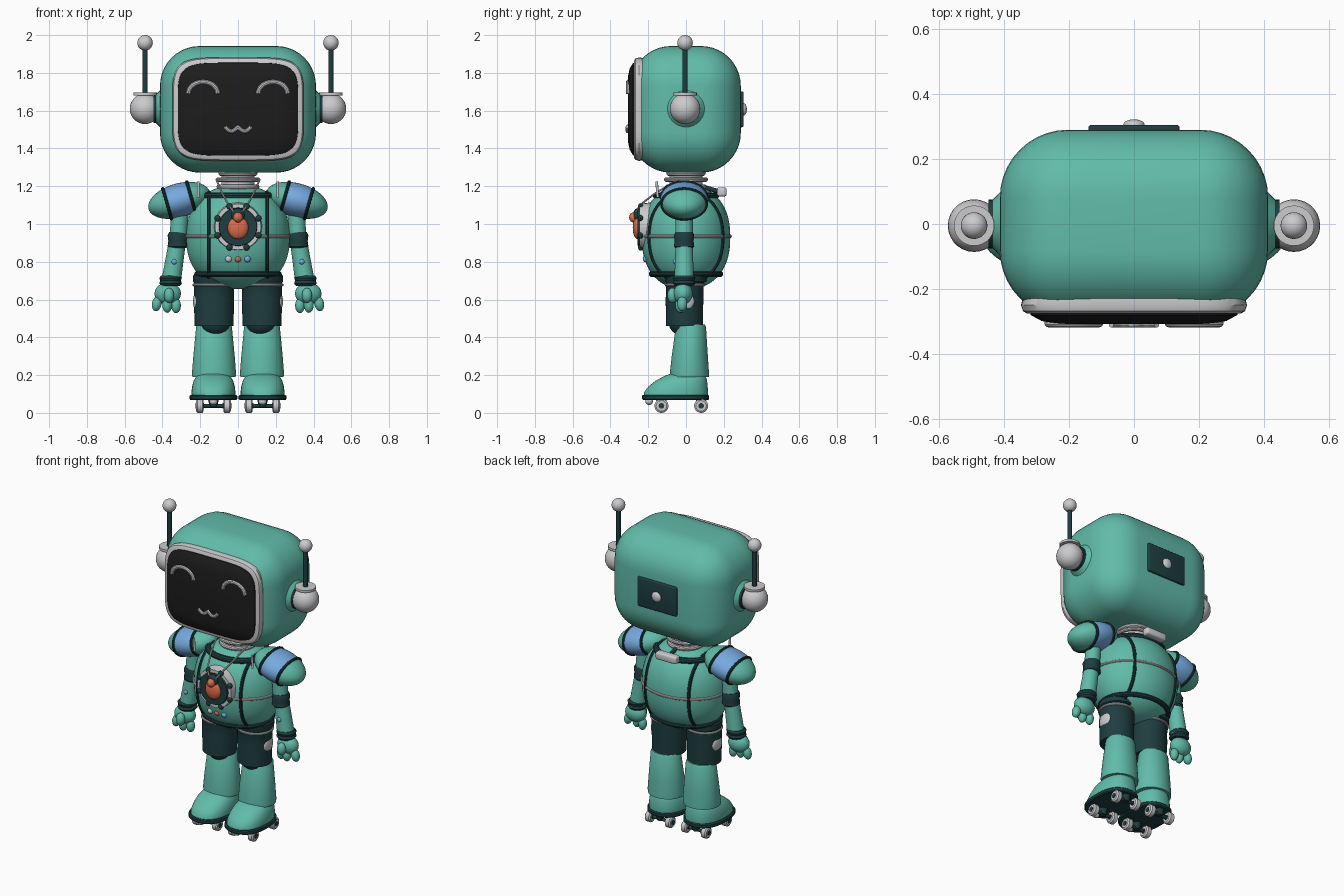
import bpy
import bmesh
from math import sin, cos, pi, radians, sqrt
from mathutils import Vector, Matrix

if "Cube" in bpy.data.objects:
    bpy.data.objects.remove(bpy.data.objects["Cube"])


def material(name, rgb):
    m = bpy.data.materials.new(name)
    m.use_nodes = True
    m.diffuse_color = (*rgb, 1)
    m.node_tree.nodes["Principled BSDF"].inputs["Base Color"].default_value = (*rgb, 1)
    return m


TEAL = material("teal", (0.12, 0.5, 0.4))
DARK = material("dark teal", (0.013, 0.047, 0.05))
SILVER = material("silver", (0.6, 0.6, 0.62))
BLACK = material("screen black", (0.012, 0.012, 0.012))
ORANGE = material("orange", (0.72, 0.15, 0.07))
BLUE = material("sky blue", (0.18, 0.4, 0.74))
parts = []


def finish(name, bm, *mats):
    me = bpy.data.meshes.new(name)
    bmesh.ops.recalc_face_normals(bm, faces=bm.faces)
    bm.to_mesh(me)
    bm.free()
    for m in mats:
        me.materials.append(m)
    ob = bpy.data.objects.new(name, me)
    bpy.context.collection.objects.link(ob)
    parts.append(ob)
    return ob


def loft(name, mat, rings, axis="Z", power=2, n=40):
    """Superellipse sections (position, centre u, centre v, radius u, radius v)."""
    bm = bmesh.new()
    loops = []
    for p, cu, cv, ru, rv in rings:
        loop = []
        for i in range(n):
            a = 2 * pi * (i + 0.5) / n
            c, s = cos(a), sin(a)
            u = cu + ru * abs(c) ** (2 / power) * (1 if c > 0 else -1)
            v = cv + rv * abs(s) ** (2 / power) * (1 if s > 0 else -1)
            co = {"X": (p, u, v), "Y": (u, p, v), "Z": (u, v, p)}[axis]
            loop.append(bm.verts.new(co))
        loops.append(loop)
    for a, b in zip(loops, loops[1:]):
        for i in range(n):
            j = (i + 1) % n
            bm.faces.new((a[i], a[j], b[j], b[i]))
    bm.faces.new(loops[0])
    bm.faces.new(loops[-1])
    return finish(name, bm, mat)


def ball(name, mat, loc, radii, tilt=0, seg=28):
    bm = bmesh.new()
    m = Matrix.Translation(loc) @ Matrix.Rotation(tilt, 4, "Y") @ Matrix.Diagonal((*radii, 1))
    bmesh.ops.create_uvsphere(bm, u_segments=seg, v_segments=seg // 2, radius=1, matrix=m)
    return finish(name, bm, mat)


def rod(name, mat, a, b, r1, r2=None):
    a, b = Vector(a), Vector(b)
    d = b - a
    bm = bmesh.new()
    m = Matrix.Translation((a + b) / 2) @ d.to_track_quat("Z", "Y").to_matrix().to_4x4()
    bmesh.ops.create_cone(bm, cap_ends=True, segments=28, radius1=r1,
                          radius2=r1 if r2 is None else r2, depth=d.length, matrix=m)
    return finish(name, bm, mat)


def tube(name, mat, pts, r, closed=False):
    cu = bpy.data.curves.new(name, "CURVE")
    cu.dimensions = "3D"
    cu.bevel_depth = r
    cu.bevel_resolution = 3
    cu.use_fill_caps = True
    sp = cu.splines.new("POLY")
    sp.points.add(len(pts) - 1)
    for p, co in zip(sp.points, pts):
        p.co = (*co, 1)
    sp.use_cyclic_u = closed
    cu.materials.append(mat)
    ob = bpy.data.objects.new(name, cu)
    bpy.context.collection.objects.link(ob)
    bpy.ops.object.select_all(action="DESELECT")
    ob.select_set(True)
    bpy.context.view_layer.objects.active = ob
    bpy.ops.object.convert(target="MESH")
    parts.append(bpy.context.view_layer.objects.active)


def band(name, mat, z, rx, ry, r, cx=0, cy=0):
    pts = [(cx + rx * cos(i * pi / 24), cy + ry * sin(i * pi / 24), z) for i in range(48)]
    tube(name, mat, pts, r, True)


def box(name, mat, loc, size, bevel, seg=3):
    bm = bmesh.new()
    bmesh.ops.create_cube(bm, size=1, matrix=Matrix.Translation(loc) @ Matrix.Diagonal((*size, 1)))
    bmesh.ops.bevel(bm, geom=bm.edges[:], offset=bevel, segments=seg, profile=0.5, affect="EDGES")
    return finish(name, bm, mat)


# Head: rounded block cut flat at the front for the face
head = box("head", TEAL, (0, 0, 1.607), (0.826, 0.58, 0.67), 0.21, 10)
bm = bmesh.new()
bm.from_mesh(head.data)
cut = bmesh.ops.bisect_plane(bm, geom=bm.verts[:] + bm.edges[:] + bm.faces[:],
                             plane_co=(0, -0.235, 0), plane_no=(0, -1, 0), clear_outer=True)
bmesh.ops.holes_fill(bm, edges=[e for e in cut["geom_cut"] if isinstance(e, bmesh.types.BMEdge)])
bm.to_mesh(head.data)
bm.free()
loft("face_frame", SILVER, [(-0.22, 0, 1.608, 0.34, 0.27), (-0.25, 0, 1.608, 0.348, 0.274),
                            (-0.268, 0, 1.608, 0.342, 0.268), (-0.275, 0, 1.608, 0.33, 0.257)],
     "Y", 5, 80)
loft("face_screen", BLACK, [(-0.26, 0, 1.608, 0.322, 0.249), (-0.28, 0, 1.608, 0.318, 0.245),
                            (-0.298, 0, 1.608, 0.285, 0.215), (-0.308, 0, 1.608, 0.24, 0.17)],
     "Y", 5, 80)
for s, side in ((1, "left"), (-1, "right")):
    arc = [(s * 0.185 + 0.078 * cos(a * pi / 14), -0.305, 1.69 + 0.062 * sin(a * pi / 14))
           for a in range(15)]
    tube(side + "_eye", SILVER, arc, 0.013)
tube("mouth", SILVER, [(x / 200, -0.308, 1.515 - 0.024 * abs(sin(x * pi / 14)))
                       for x in range(-14, 15)], 0.011)
box("head_back_panel", DARK, (0, 0.292, 1.607), (0.28, 0.026, 0.19), 0.008)
ball("head_back_button", SILVER, (0, 0.305, 1.607), (0.033, 0.017, 0.033))

# Neck
rod("neck", SILVER, (0, 0, 1.16), (0, 0, 1.29), 0.088)
band("neck_lower_ring", SILVER, 1.235, 0.105, 0.105, 0.012)
band("neck_upper_ring", SILVER, 1.268, 0.09, 0.09, 0.014)
band("neck_base_ring", SILVER, 1.197, 0.1, 0.095, 0.014)

# Torso: full egg shape with seams
K = 2.3


def torso_width(z):
    return 0.275 * max(0, 1 - abs((z - 0.93) / 0.275) ** K) ** (1 / K)


levels = [0.93 + 0.2745 * sin(i * pi / 32) for i in range(-16, 17)]
loft("torso", TEAL, [(z, 0, 0, torso_width(z), torso_width(z) * 0.855) for z in levels])
band("torso_middle_band", SILVER, 0.935, 0.274, 0.234, 0.009)
band("torso_collar", DARK, 1.15, 0.184, 0.157, 0.019)
band("belt", DARK, 0.735, 0.217, 0.182, 0.015)
for s, side in ((1, "left"), (-1, "right")):
    seam = []
    for i in range(48):
        a = i * pi / 24
        z = 0.93 + 0.239 * sin(a)
        y = 0.855 * sqrt(max(0, torso_width(z) ** 2 - 0.155 ** 2))
        seam.append((s * 0.155, y if cos(a) > 0 else -y, z))
    tube(side + "_torso_seam", DARK, seam, 0.01, True)

# Chest pendant, cords and buttons
rod("pendant_rim", SILVER, (0, -0.18, 0.985), (0, -0.245, 0.985), 0.13, 0.122)
rod("pendant_disc", DARK, (0, -0.2, 0.985), (0, -0.256, 0.985), 0.11, 0.1)
for i in range(8):
    a = (i + 0.5) * pi / 4
    ball("pendant_stud", DARK, (0.117 * cos(a), -0.24, 0.985 + 0.117 * sin(a)),
         (0.018, 0.014, 0.018), seg=12)
ball("pendant_gem", ORANGE, (0, -0.256, 0.98), (0.055, 0.026, 0.06))
ball("pendant_clasp", DARK, (0, -0.26, 1.045), (0.035, 0.02, 0.037))
ball("pendant_bead", ORANGE, (0, -0.277, 1.035), (0.025, 0.024, 0.027))
for x, mat in ((-0.05, SILVER), (0, ORANGE), (0.05, BLUE)):
    ball("chest_button", mat, (x, -0.213, 0.815), (0.018, 0.016, 0.018), seg=16)
box("back_handle", SILVER, (0, 0.19, 1.17), (0.15, 0.05, 0.048), 0.012)
rod("back_handle_stem", DARK, (0, 0.08, 1.2), (0, 0.18, 1.17), 0.012)


# Left and right limbs
for s, side in ((1, "left_"), (-1, "right_")):
    def P(x, y, z):
        return (s * x, y, z)

    # Ear and antenna
    rod(side + "ear_base", TEAL, P(0.39, 0, 1.61), P(0.44, 0, 1.61), 0.12, 0.07)
    rod(side + "ear_ring", DARK, P(0.40, 0, 1.61), P(0.448, 0, 1.61), 0.075)
    ball(side + "ear", SILVER, P(0.492, -0.005, 1.61), (0.081, 0.081, 0.081))
    rod(side + "antenna_collar", SILVER, P(0.492, -0.005, 1.68), P(0.492, -0.005, 1.695), 0.062)
    rod(side + "antenna_rod", DARK, P(0.492, -0.005, 1.69), P(0.492, -0.005, 1.94), 0.014)
    ball(side + "antenna_tip", SILVER, P(0.492, -0.005, 1.959), (0.041, 0.041, 0.041))

    # Pendant cord and shoulder post
    tube(side + "pendant_cord", SILVER, [P(0.115, -0.04, 1.235), P(0.085, -0.16, 1.165),
                                         P(0.05, -0.245, 1.1), P(0.02, -0.265, 1.06)], 0.005)
    rod(side + "shoulder_post", SILVER, P(0.21, -0.15, 1.14), P(0.21, -0.155, 1.225), 0.007)

    # Shoulder pad with a blue middle and dark seams
    tilt = s * radians(16)
    bm = bmesh.new()
    bmesh.ops.create_uvsphere(bm, u_segments=36, v_segments=24, radius=1,
                              matrix=Matrix.Rotation(pi / 2, 4, "Y"))
    for f in bm.faces:
        f.material_index = int(abs(f.calc_center_median().x) < 0.4)
    place = Matrix.Translation(P(0.312, -0.01, 1.125)) @ Matrix.Rotation(tilt, 4, "Y")
    bm.transform(place @ Matrix.Diagonal((0.168, 0.128, 0.09, 1)))
    finish(side + "shoulder_pad", bm, TEAL, BLUE)
    for e in (-0.066, 0.066):
        k = sqrt(1 - (e / 0.168) ** 2)
        pts = [place @ Vector((e, 0.128 * k * cos(i * pi / 18), 0.09 * k * sin(i * pi / 18)))
               for i in range(36)]
        tube(side + "shoulder_seam", DARK, pts, 0.009, True)

    # Arm
    rod(side + "upper_arm", TEAL, P(0.305, -0.01, 1.1), P(0.318, -0.01, 0.9), 0.046)
    loft(side + "elbow_cuff", DARK, [(z, s * 0.319, -0.01, r, r) for z, r in
         ((0.872, 0.046), (0.882, 0.054), (0.91, 0.05), (0.94, 0.054), (0.957, 0.046))])
    rod(side + "forearm", TEAL, P(0.355, -0.01, 0.69), P(0.322, -0.01, 0.9), 0.052, 0.045)
    ball(side + "forearm_light", BLUE, P(0.338, -0.058, 0.8), (0.014, 0.01, 0.014), seg=14)
    loft(side + "wrist_cuff", DARK, [(z, s * 0.357, -0.01, r, r) for z, r in
         ((0.672, 0.05), (0.685, 0.06), (0.7, 0.055), (0.715, 0.06), (0.727, 0.05))])
    ball(side + "palm", TEAL, P(0.372, -0.015, 0.632), (0.07, 0.05, 0.058))
    for x, y, z in ((0.43, -0.02, 0.578), (0.375, -0.03, 0.57), (0.328, -0.02, 0.568)):
        ball(side + "finger", TEAL, P(x, y, z), (0.026, 0.027, 0.04), -s * 0.2 * (x > 0.4), 18)
    ball(side + "thumb", TEAL, P(0.365, -0.072, 0.622), (0.028, 0.027, 0.04), 0, 18)

    # Leg
    c = s * 0.127
    loft(side + "thigh", DARK, [(0.46, c, -0.008, 0.103, 0.098), (0.6, c, -0.008, 0.107, 0.1),
                                (0.69, c, -0.005, 0.107, 0.1), (0.695, c, 0, 0.112, 0.108),
                                (0.725, c, 0, 0.112, 0.11), (0.74, c, 0, 0.1, 0.1)])
    band(side + "thigh_band", SILVER, 0.678, 0.107, 0.1, 0.008, c, -0.005)
    ball(side + "hip_disc", SILVER, P(0.22, -0.005, 0.59), (0.018, 0.048, 0.048))
    ball(side + "knee", DARK, P(0.12, -0.01, 0.48), (0.078, 0.082, 0.075))
    loft(side + "shin", TEAL, [(0.19, c, 0.018, 0.115, 0.104), (0.21, c, 0.018, 0.117, 0.104),
                               (0.3, c, 0.02, 0.11, 0.096), (0.455, c, 0.026, 0.095, 0.08),
                               (0.468, c, 0.026, 0.088, 0.073)])

    # Roller shoe
    c = s * 0.13
    loft(side + "shoe", TEAL, [(0.085, c, -0.055, 0.115, 0.17), (0.11, c, -0.052, 0.117, 0.17),
                               (0.14, c, -0.042, 0.113, 0.157), (0.17, c, -0.025, 0.105, 0.137),
                               (0.195, c, -0.005, 0.09, 0.11), (0.212, c, 0.01, 0.065, 0.08)],
         power=2.3)
    loft(side + "sole", DARK, [(0.068, c, -0.055, 0.122, 0.173), (0.074, c, -0.055, 0.127, 0.178),
                               (0.09, c, -0.055, 0.127, 0.178), (0.096, c, -0.055, 0.12, 0.172)],
         power=2.4)
    ball(side + "toe_stop", SILVER, (c, -0.195, 0.06), (0.022, 0.02, 0.018), seg=16)
    for y in (-0.13, 0.08):
        rod(side + "axle", DARK, (c - 0.07, y, 0.037), (c + 0.07, y, 0.037), 0.01)
        rod(side + "truck", DARK, (c, y, 0.03), (c, y, 0.075), 0.018, 0.03)
        for d in (-1, 1):
            x = c + d * 0.072
            loft(side + "wheel", SILVER, [(x + o, y, 0.037, r, r) for o, r in
                 ((-0.02, 0.028), (-0.013, 0.037), (0.013, 0.037), (0.02, 0.028))], "X", n=24)
            rod(side + "wheel_hub", DARK, (x - 0.023, y, 0.037), (x + 0.023, y, 0.037), 0.015)

# Smooth shading with sharp edges kept
bpy.ops.object.select_all(action="DESELECT")
for ob in parts:
    ob.select_set(True)
bpy.context.view_layer.objects.active = parts[0]
bpy.ops.object.shade_smooth_by_angle(angle=radians(35))
